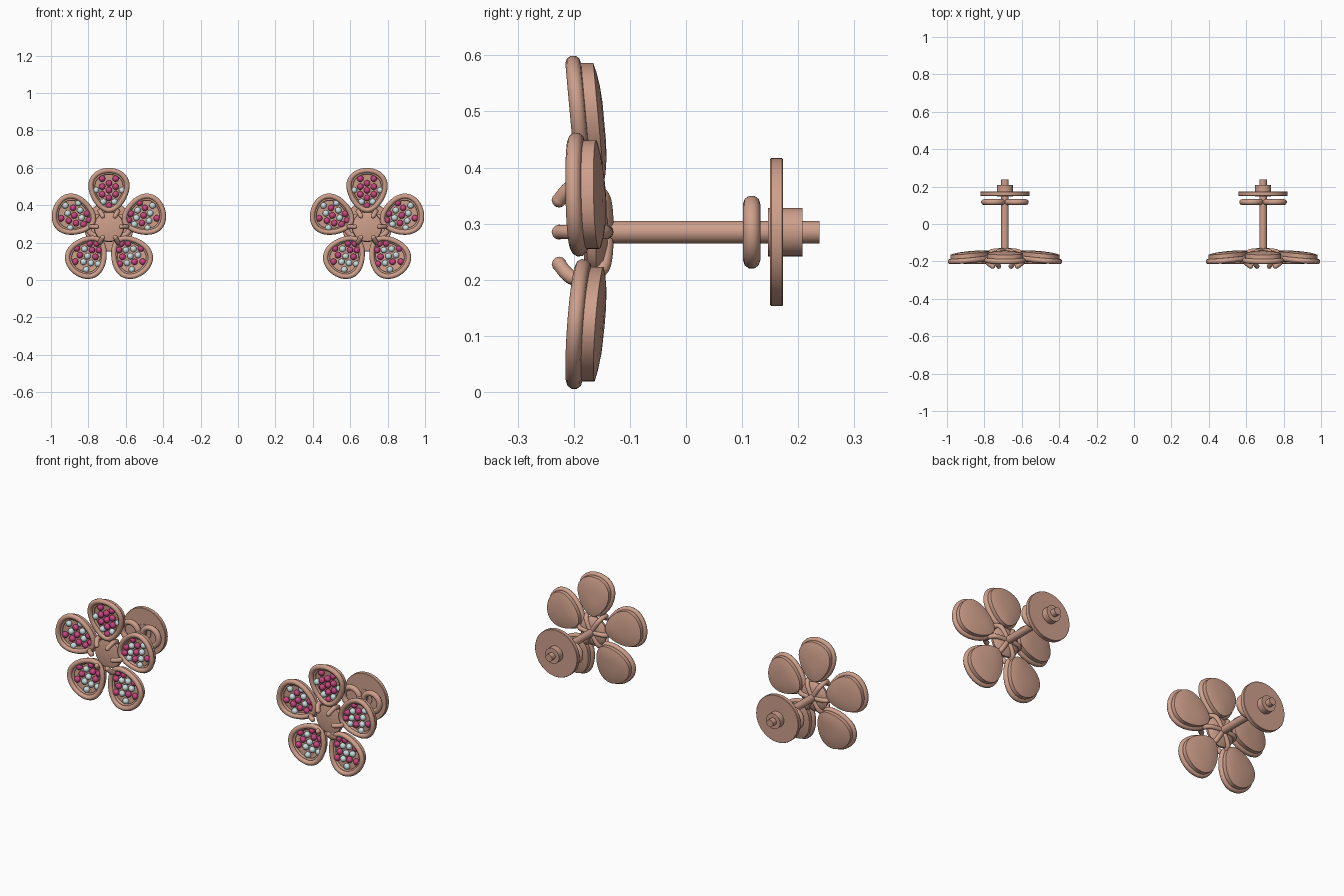
import bpy, bmesh
from math import sin, cos, pi, radians
from mathutils import Vector, Matrix

if "Cube" in bpy.data.objects:
    bpy.data.objects.remove(bpy.data.objects["Cube"])


def material(name, rgb):
    m = bpy.data.materials.new(name)
    m.use_nodes = True
    m.diffuse_color = (*rgb, 1)
    m.node_tree.nodes["Principled BSDF"].inputs["Base Color"].default_value = (*rgb, 1)
    return m


COPPER = material("rose_gold", (0.62, 0.35, 0.26))
PINK = material("pink_gem", (0.58, 0.06, 0.22))
PALE = material("pale_gem", (0.58, 0.73, 0.74))


def add_mesh(name, bm, mat):
    bmesh.ops.recalc_face_normals(bm, faces=bm.faces)
    me = bpy.data.meshes.new(name)
    bm.to_mesh(me)
    bm.free()
    me.materials.append(mat)
    me.shade_smooth()
    me.set_sharp_from_angle(angle=radians(35))
    ob = bpy.data.objects.new(name, me)
    bpy.context.collection.objects.link(ob)


def loft(name, rings):
    """Skin a stack of closed rings and cap both ends."""
    bm = bmesh.new()
    loops = [[bm.verts.new(p) for p in ring] for ring in rings]
    n = len(loops[0])
    for a, b in zip(loops, loops[1:]):
        for i in range(n):
            j = (i + 1) % n
            bm.faces.new((a[i], a[j], b[j], b[i]))
    bm.faces.new(loops[0])
    bm.faces.new(loops[-1])
    add_mesh(name, bm, COPPER)


def lathe(name, centre, profile, sides=48):
    """Turn (radius, y) pairs around the post axis."""
    loft(name, [[centre + Vector((r * cos(2 * pi * i / sides), y, r * sin(2 * pi * i / sides)))
                 for i in range(sides)] for r, y in profile])


def tube(name, points, radius, closed=False):
    cu = bpy.data.curves.new(name, "CURVE")
    cu.dimensions = "3D"
    cu.bevel_depth = radius
    cu.bevel_resolution = 3
    cu.resolution_u = 4
    cu.use_fill_caps = True
    sp = cu.splines.new("POLY" if closed else "NURBS")
    sp.points.add(len(points) - 1)
    for p, co in zip(sp.points, points):
        p.co = (*co, 1)
    sp.use_cyclic_u = closed
    if not closed:
        sp.use_endpoint_u = True
        sp.order_u = 3
    cu.materials.append(COPPER)
    ob = bpy.data.objects.new(name, cu)
    bpy.context.collection.objects.link(ob)


def ball(bm, centre, radius, flat=1):
    bmesh.ops.create_icosphere(bm, subdivisions=2, radius=radius,
                               matrix=Matrix.Translation(centre) @ Matrix.Diagonal((1, flat, 1, 1)))


# Gem seats in a petal as (sideways, outward), and their colours per petal
SEATS = [(-.036, .257), (.036, .257), (0, .232), (-.036, .214), (.036, .214),
         (-.07, .195), (0, .195), (.07, .195), (-.036, .173), (.036, .173),
         (0, .154), (-.03, .133), (.03, .133), (0, .112)]
PATTERNS = ["PPPPPWPWPPPWWP", "WPWPWPPWWPWPWP", "PWPWWPWPWPWPPP",
            "WPWWPWWPPWPPPP", "PWWPPWPWPWWPPP"]


def petal(prefix, centre, angle, pattern, pink, pale):
    out = Vector((cos(angle), 0, sin(angle)))
    side = Vector((sin(angle), 0, -cos(angle)))

    def place(v, u, y):
        return centre + side * v + out * u + Vector((0, y + 0.09 * (0.3 - u), 0))

    def outline(inset, y, n=48):
        pts = []
        for i in range(n):
            t = 2 * pi * i / n
            v = (0.108 - inset) * sin(t) * (1 + 0.25 * cos(t))
            pts.append(place(v, 0.195 + (0.12 - inset) * cos(t), y))
        return pts

    # Raised rims
    tube(prefix + "_outer_rim", outline(.014, -.201), .014, True)
    tube(prefix + "_inner_rim", outline(.029, -.195), .007, True)
    # Backing plate with a gently domed rear
    loft(prefix + "_backing", [outline(.025, -.187), outline(.014, -.187), outline(.014, -.165),
                               outline(.03, -.161), outline(.055, -.157), outline(.085, -.155)])
    for (v, u), c in zip(SEATS, pattern):
        ball(pink if c == "P" else pale, place(v, u, -.193), .0175, .9)


for label, cx in (("right", -.69), ("left", .69)):
    centre = Vector((cx, 0, .285))
    pink, pale = bmesh.new(), bmesh.new()
    for k, pattern in enumerate(PATTERNS):
        petal(f"{label}_petal_{k + 1}", centre, radians(90 - 72 * k), pattern, pink, pale)
    add_mesh(label + "_pink_gems", pink, PINK)
    add_mesh(label + "_pale_gems", pale, PALE)

    # Flower centre and its six claws, which wrap round from the back
    lathe(label + "_flower_centre", centre, [(.05, -.182), (.078, -.176), (.082, -.16),
                                             (.066, -.147), (.035, -.14)])
    tips = bmesh.new()
    for k in range(6):
        d = Vector((cos(k * pi / 3), 0, sin(k * pi / 3)))
        path = [centre + d * r + Vector((0, y, 0)) for r, y in
                ((.005, -.142), (.045, -.142), (.085, -.15), (.1, -.195), (.085, -.215), (.066, -.226))]
        tube(f"{label}_claw_{k + 1}", path, .013)
        ball(tips, path[-1], .0135)
    add_mesh(label + "_claw_tips", tips, COPPER)

    # Post
    lathe(label + "_post", centre, [(.02, -.16), (.02, .238)], 32)
    # Clutch: two scroll loops, round plate and hub
    for sign, name in ((-1, "right"), (1, "left")):
        ring = [centre + Vector((sign * .062 + .05 * cos(a), .117, .05 * sin(a)))
                for a in (2 * pi * i / 40 for i in range(40))]
        tube(f"{label}_clutch_{name}_loop", ring, .0155, True)
    lathe(label + "_clutch_plate", centre, [(.13, .15), (.132, .152), (.132, .171), (.13, .173)], 64)
    lathe(label + "_clutch_hub", centre, [(.043, .146), (.043, .208)])
